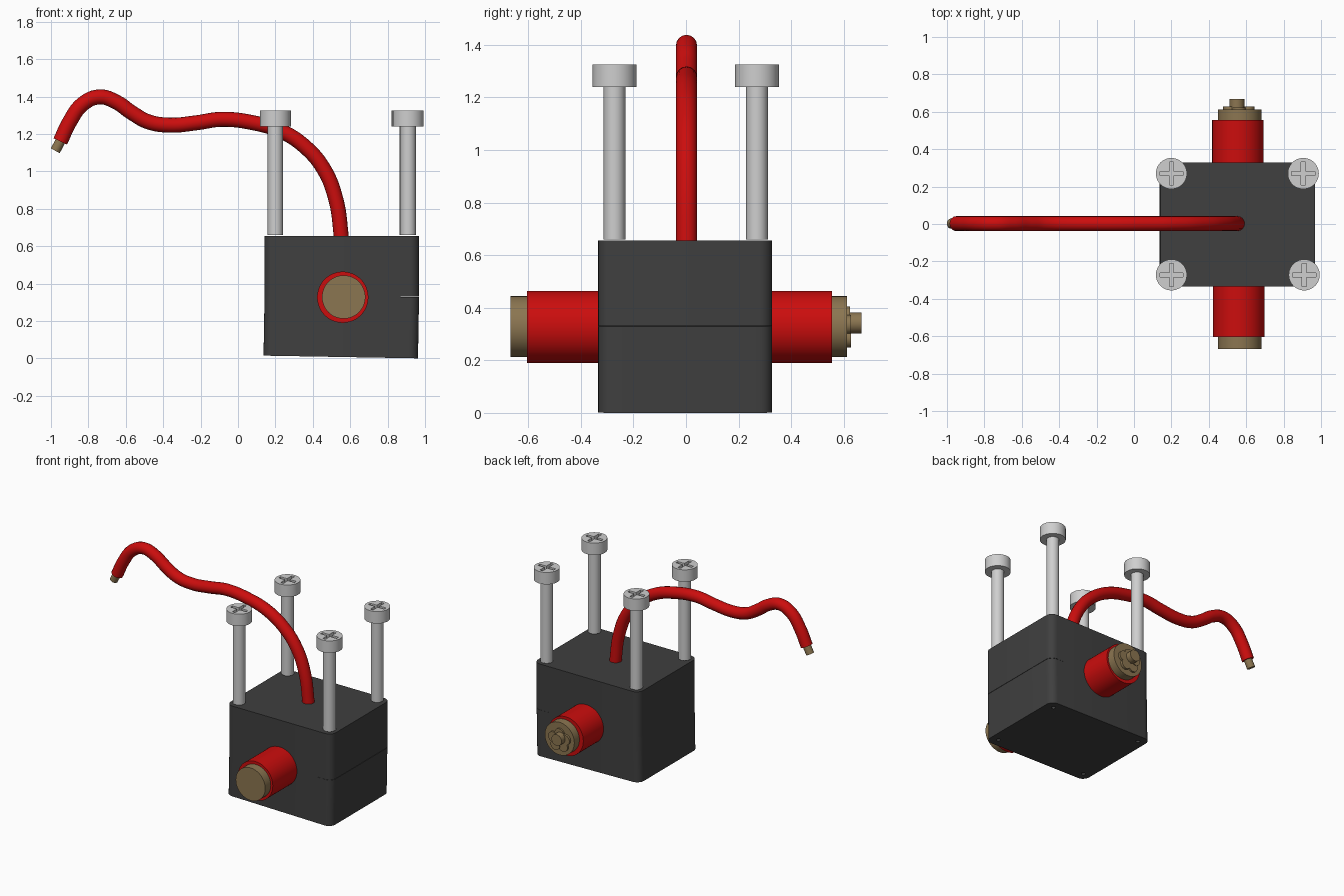
import bpy, bmesh, math
from mathutils import Vector, Matrix

if "Cube" in bpy.data.objects:
    bpy.data.objects.remove(bpy.data.objects["Cube"])


def material(name, rgb):
    m = bpy.data.materials.new(name)
    m.diffuse_color = (*rgb, 1)
    m.use_nodes = True
    m.node_tree.nodes["Principled BSDF"].inputs["Base Color"].default_value = m.diffuse_color
    return m


DARK = material("dark grey plastic", (0.05, 0.05, 0.05))
RED = material("red insulation", (0.6, 0.004, 0.004))
BRASS = material("dull brass", (0.26, 0.18, 0.082))
STEEL = material("light grey steel", (0.62, 0.62, 0.62))


def finish(bm, name, mat, smooth=True):
    me = bpy.data.meshes.new(name)
    bm.to_mesh(me)
    bm.free()
    ob = bpy.data.objects.new(name, me)
    bpy.context.collection.objects.link(ob)
    me.materials.append(mat)
    if smooth:
        shade(ob)
    return ob


def select(ob):
    bpy.ops.object.select_all(action='DESELECT')
    ob.select_set(True)
    bpy.context.view_layer.objects.active = ob


def shade(ob):
    select(ob)
    bpy.ops.object.shade_smooth_by_angle(angle=math.radians(35))


def add_cyl(bm, a, b, r, sides=48):
    a, b = Vector(a), Vector(b)
    rot = (b - a).to_track_quat('Z', 'Y').to_matrix().to_4x4()
    bmesh.ops.create_cone(bm, cap_ends=True, segments=sides, radius1=r, radius2=r,
                          depth=(b - a).length,
                          matrix=Matrix.Translation((a + b) / 2) @ rot)


def add_box(bm, centre, size):
    return bmesh.ops.create_cube(
        bm, size=1, matrix=Matrix.Translation(centre) @ Matrix.Diagonal((*size, 1)))


def cylinder(name, a, b, r, mat, sides=48):
    bm = bmesh.new()
    add_cyl(bm, a, b, r, sides)
    return finish(bm, name, mat)


def cut(ob, cutter):
    mod = ob.modifiers.new("cut", 'BOOLEAN')
    mod.object = cutter
    mod.operation = 'DIFFERENCE'
    mod.solver = 'EXACT'
    select(ob)
    bpy.ops.object.modifier_apply(modifier=mod.name)
    bpy.data.objects.remove(cutter)
    shade(ob)


# Housing: two halves with rounded upright edges, the lower one very slightly tilted
CX = 0.555
SCREWS = [(0.20, 0.27), (0.905, 0.27), (0.20, -0.272), (0.91, -0.272)]


def half(name, z0, z1):
    bm = bmesh.new()
    add_box(bm, (CX, -0.003, (z0 + z1) / 2), (0.826, 0.662, z1 - z0))
    up = [e for e in bm.edges
          if abs(e.verts[0].co.z - e.verts[1].co.z) > 0.1]
    bmesh.ops.bevel(bm, geom=up, offset=0.05, segments=6, profile=0.5, affect='EDGES')
    return finish(bm, name, DARK)


half("housing_upper", 0.33, 0.655)
lower = half("housing_lower", 0.0075, 0.335)
bm = bmesh.new()
for x, y in SCREWS:
    add_cyl(bm, (x, y, -0.05), (x, y, 0.1), 0.014, 16)
cut(lower, finish(bm, "hole_cutter", DARK))
pivot = Vector((CX, 0, 0.33))
lower.data.transform(Matrix.Translation(pivot) @ Matrix.Rotation(math.radians(1), 4, 'Y')
                     @ Matrix.Translation(-pivot))

# Screws: shaft, head and cross recess
for i, (x, y) in enumerate(SCREWS, 1):
    cylinder(f"screw_shaft_{i}", (x, y, 0.66), (x, y, 1.25), 0.041, STEEL, 32)
    head = cylinder(f"screw_head_{i}", (x, y, 1.24), (x, y, 1.325), 0.083, STEEL)
    for size in ((0.124, 0.022, 0.05), (0.022, 0.124, 0.05)):
        bm = bmesh.new()
        add_box(bm, (x, y, 1.325), size)
        cut(head, finish(bm, "slot_cutter", STEEL, False))

# Cable sleeves through the housing with brass ends
cylinder("front_sleeve", (0.56, -0.605, 0.327), (0.56, -0.3, 0.327), 0.137, RED)
cylinder("back_sleeve", (0.555, 0.3, 0.327), (0.555, 0.555, 0.327), 0.137, RED)
cylinder("front_core", (0.565, -0.667, 0.328), (0.565, -0.58, 0.328), 0.116, BRASS)
cylinder("back_core", (0.565, 0.53, 0.328), (0.565, 0.612, 0.328), 0.116, BRASS)

# Strands on the back core: one long in the middle, shorter ones around it
cylinder("centre_strand", (0.55, 0.6, 0.342), (0.55, 0.667, 0.342), 0.04, BRASS, 24)
for i in range(5):
    a = math.tau * i / 5 + 0.3
    x, z = 0.56 + 0.05 * math.cos(a), 0.322 + 0.046 * math.sin(a)
    cylinder(f"strand_{i + 1}", (x, 0.6, z), (x, 0.628 - 0.004 * (i % 2), z),
             0.036, BRASS, 24)

# Curved wire leaving the top, with a bare brass tip
PATH = [(0.555, 0.6), (0.55, 0.67), (0.524, 0.847), (0.46, 1.01), (0.36, 1.13),
        (0.23, 1.215), (0.08, 1.26), (-0.09, 1.278), (-0.22, 1.26), (-0.364, 1.247),
        (-0.48, 1.265), (-0.57, 1.315), (-0.65, 1.37), (-0.74, 1.398),
        (-0.83, 1.36), (-0.90, 1.265), (-0.95, 1.16)]
cu = bpy.data.curves.new("wire", 'CURVE')
cu.dimensions = '3D'
cu.bevel_depth = 0.04
cu.bevel_resolution = 6
cu.resolution_u = 6
cu.use_fill_caps = True
sp = cu.splines.new('BEZIER')
sp.bezier_points.add(len(PATH) - 1)
for p, (x, z) in zip(sp.bezier_points, PATH):
    p.co = (x, 0.002, z)
    p.handle_left_type = p.handle_right_type = 'AUTO'
wire = bpy.data.objects.new("wire", cu)
bpy.context.collection.objects.link(wire)
cu.materials.append(RED)
select(wire)
bpy.ops.object.convert(target='MESH')
shade(bpy.context.view_layer.objects.active)
cylinder("wire_tip", (-0.94, 0.002, 1.18), (-0.977, 0.002, 1.11), 0.027, BRASS, 24)
